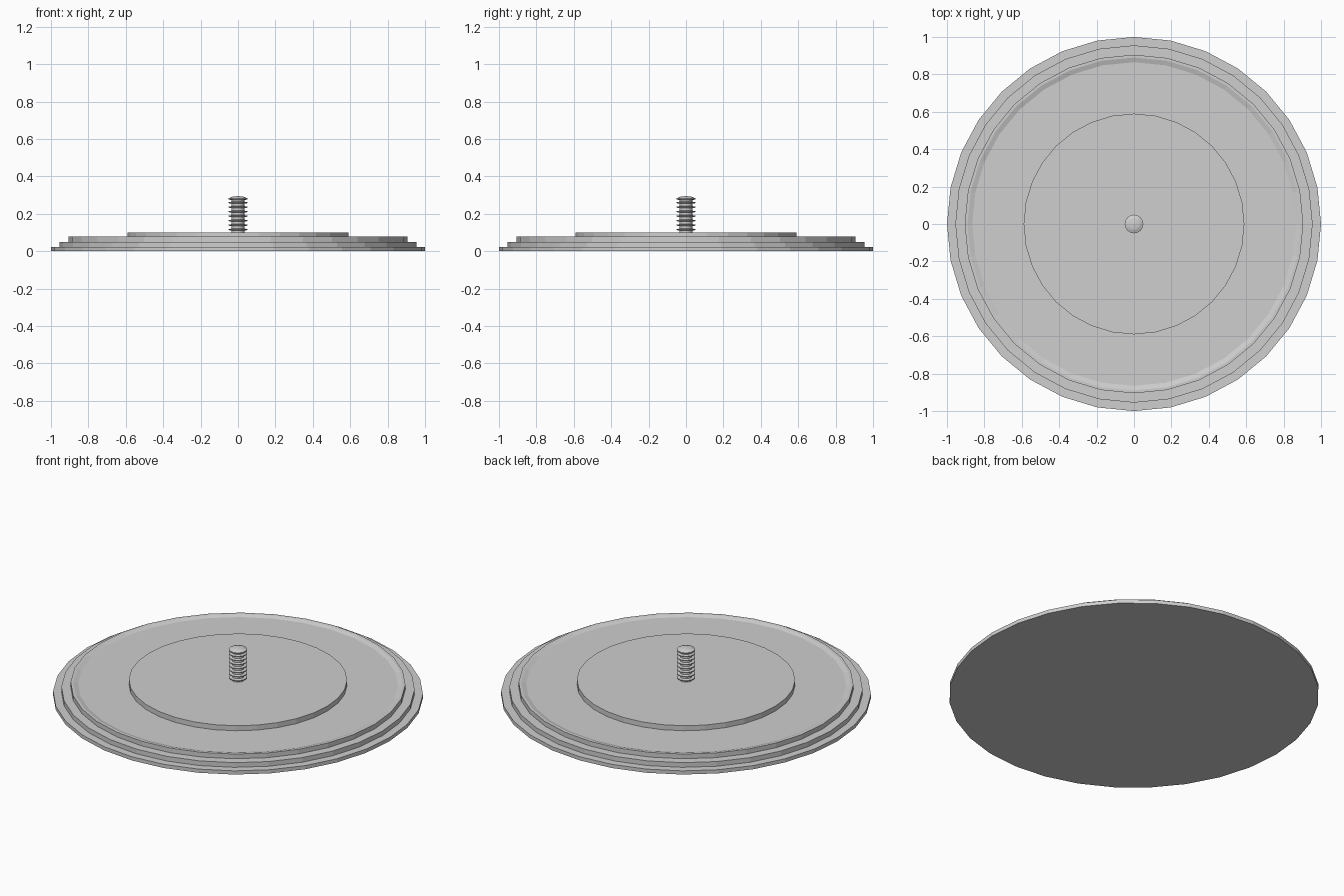
import bpy
import bmesh
import math

cube = bpy.data.objects.get("Cube")
if cube:
    bpy.data.objects.remove(cube, do_unlink=True)

grey = bpy.data.materials.new("plain grey")
grey.use_nodes = True
colour = (0.62, 0.62, 0.62, 1)
grey.diffuse_color = colour
grey.node_tree.nodes["Principled BSDF"].inputs["Base Color"].default_value = colour


def lathe(name, profile, sides):
    """Turn a radius/height profile around the z axis with flat faces."""
    bm = bmesh.new()
    verts = [bm.verts.new((r, 0, z)) for r, z in profile]
    edges = [bm.edges.new(pair) for pair in zip(verts, verts[1:])]
    bmesh.ops.spin(bm, geom=verts + edges, cent=(0, 0, 0), axis=(0, 0, 1),
                   angle=math.tau, steps=sides, use_merge=False)
    bmesh.ops.remove_doubles(bm, verts=bm.verts[:], dist=0.0005)
    bmesh.ops.recalc_face_normals(bm, faces=bm.faces[:])
    mesh = bpy.data.meshes.new(name)
    bm.to_mesh(mesh)
    bm.free()
    mesh.materials.append(grey)
    obj = bpy.data.objects.new(name, mesh)
    bpy.context.collection.objects.link(obj)
    return obj


# Stepped round base with a thin raised rim around a shallow floor
lathe("stepped_base", [
    (0, 0), (1, 0), (1, 0.022), (0.955, 0.022), (0.955, 0.05),
    (0.905, 0.05), (0.905, 0.078), (0.89, 0.078), (0.865, 0.07), (0, 0.07),
], 32)

# Raised middle plate
lathe("middle_plate", [(0, 0.065), (0.59, 0.065), (0.59, 0.1), (0, 0.1)], 32)

# Ridged centre post: slim core, evenly spaced ridges and a low domed cap
core, ridge, pitch = 0.034, 0.05, 0.024
post = [(0, 0.095), (core, 0.095)]
for i in range(7):
    z = 0.11 + i * pitch
    post += [(core, z), (ridge, z + 0.003), (ridge, z + 0.008), (core, z + 0.011)]
post += [(core, 0.274), (ridge, 0.276), (ridge, 0.283), (0.03, 0.291), (0, 0.295)]
lathe("ridged_post", post, 16)
